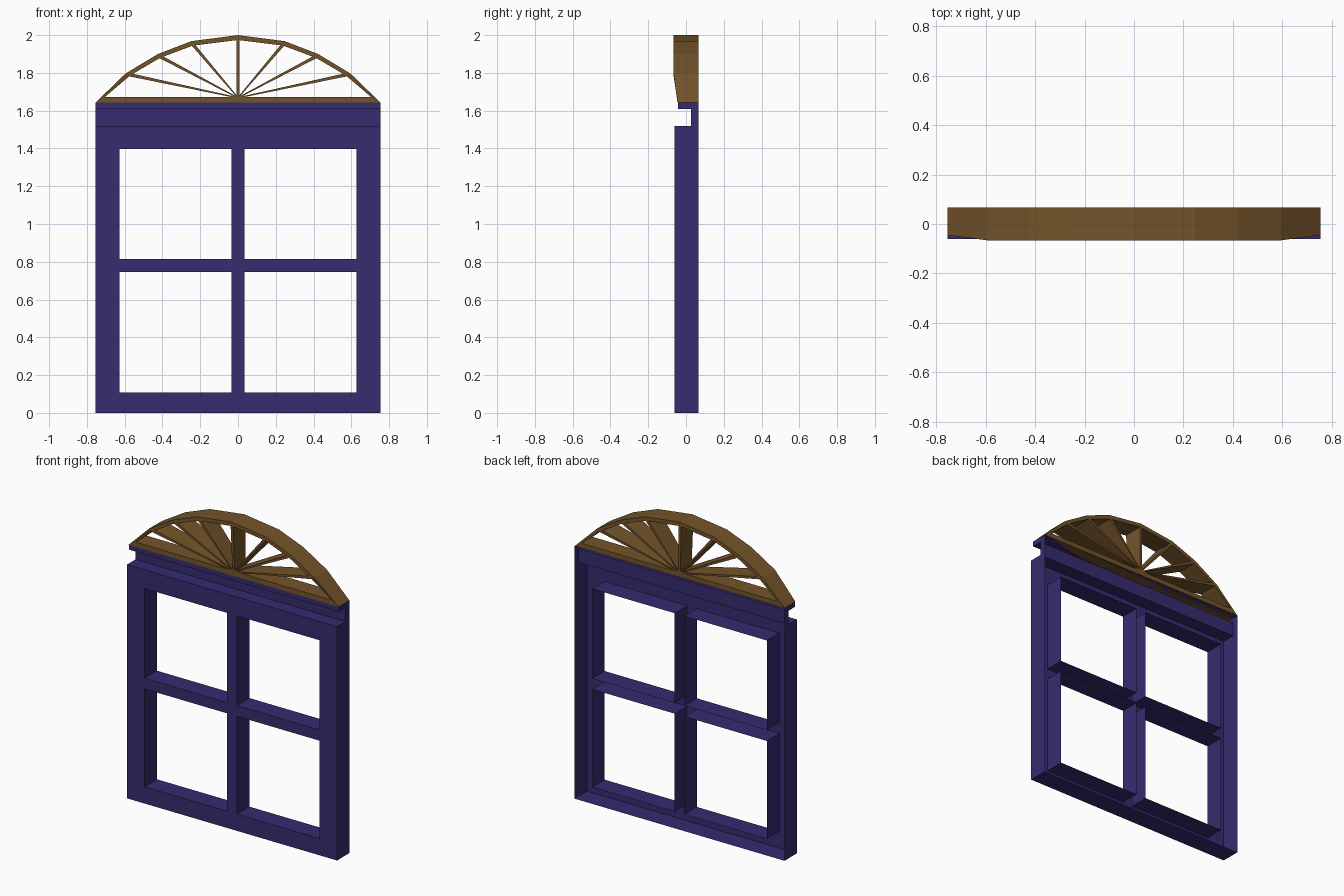
import bpy
import bmesh
from mathutils import Vector

cube = bpy.data.objects.get("Cube")
if cube:
    bpy.data.objects.remove(cube, do_unlink=True)


def make_material(name, rgb):
    mat = bpy.data.materials.new(name)
    mat.use_nodes = True
    mat.diffuse_color = (*rgb, 1)
    mat.node_tree.nodes["Principled BSDF"].inputs["Base Color"].default_value = (*rgb, 1)
    return mat


PURPLE = make_material("purple paint", (0.037, 0.025, 0.162))
BROWN = make_material("brown wood", (0.174, 0.089, 0.023))


def finish(name, bm, mat):
    bmesh.ops.remove_doubles(bm, verts=bm.verts, dist=0.0001)
    mesh = bpy.data.meshes.new(name)
    bm.to_mesh(mesh)
    bm.free()
    mesh.materials.append(mat)
    obj = bpy.data.objects.new(name, mesh)
    bpy.context.collection.objects.link(obj)
    return obj


def add_face(bm, points, facing):
    face = bm.faces.new([bm.verts.new(p) for p in points])
    face.normal_update()
    if face.normal.dot(Vector(facing)) < 0:
        face.normal_flip()


FRONT, BACK, HALF = -0.061, 0.066, 0.755
TOP = 1.642

# Window frame: an open-backed shell with a grooved cornice
bm = bmesh.new()
xs = [-HALF, -0.628, -0.035, 0.035, 0.628, HALF]
zs = [0, 0.109, 0.745, 0.815, 1.398, 1.52]
for i in range(5):
    for j in range(5):
        x0, x1, z0, z1 = xs[i], xs[i + 1], zs[j], zs[j + 1]
        if i % 2 and j % 2:
            # pane opening lined by four walls reaching to the back
            for x, d in ((x0, 1), (x1, -1)):
                add_face(bm, [(x, FRONT, z0), (x, BACK, z0), (x, BACK, z1), (x, FRONT, z1)], (d, 0, 0))
            for z, d in ((z0, 1), (z1, -1)):
                add_face(bm, [(x0, FRONT, z), (x1, FRONT, z), (x1, BACK, z), (x0, BACK, z)], (0, 0, d))
        else:
            add_face(bm, [(x0, FRONT, z0), (x1, FRONT, z0), (x1, FRONT, z1), (x0, FRONT, z1)], (0, -1, 0))

# Side walls, groove, lip and underside follow one profile (y, z)
profile = [(BACK, 0), (FRONT, 0), (FRONT, 1.52), (0.026, 1.52), (0.026, 1.61),
           (-0.043, 1.61), (-0.043, TOP), (BACK, TOP)]
for side in (-1, 1):
    add_face(bm, [(side * HALF, y, z) for y, z in profile], (side, 0, 0))
for k, ((ya, za), (yb, zb)) in enumerate(zip(profile, profile[1:])):
    if k != 1:
        add_face(bm, [(-HALF, ya, za), (HALF, ya, za), (HALF, yb, zb), (-HALF, yb, zb)],
                 (0, za - zb, yb - ya))
finish("window_frame", bm, PURPLE)


def prism(name, outline, fronts):
    """Solid from an (x, z) outline, with a front depth for each corner."""
    bm = bmesh.new()
    front = [bm.verts.new((x, y, z)) for (x, z), y in zip(outline, fronts)]
    back = [bm.verts.new((x, BACK, z)) for x, z in outline]
    bm.faces.new(front)
    bm.faces.new(back[::-1])
    for i in range(len(outline)):
        j = (i + 1) % len(outline)
        bm.faces.new((front[i], front[j], back[j], back[i]))
    bmesh.ops.recalc_face_normals(bm, faces=bm.faces)
    return finish(name, bm, BROWN)


# Arched rim: eight straight segments
half_outer = [(-HALF, TOP), (-0.595, 1.797), (-0.424, 1.9), (-0.247, 1.968)]
half_inner = [(-0.705, 1.672), (-0.57, 1.787), (-0.413, 1.879), (-0.24, 1.944)]


def mirrored(half, apex):
    return half + [(0, apex)] + [(-x, z) for x, z in reversed(half)]


outer, inner = mirrored(half_outer, 2.0), mirrored(half_inner, 1.974)
LIP, ARCH = -0.045, -0.066
depth = [LIP] + [ARCH] * 7 + [LIP]
for k in range(8):
    prism("arch_segment", [outer[k], outer[k + 1], inner[k + 1], inner[k]],
          [depth[k], depth[k + 1], depth[k + 1], depth[k]])

# Sill bar under the arch
prism("arch_sill", [(-HALF, TOP), (HALF, TOP), (0.705, 1.673), (-0.705, 1.673)], [LIP] * 4)

# Spokes fanning from the middle of the sill, wider toward the rim
hub = Vector((0, 1.668))
for k in range(1, 8):
    tip = (Vector(outer[k]) + Vector(inner[k])) / 2
    along = (tip - hub).normalized()
    across = Vector((-along.y, along.x))
    wide, narrow = 0.009, 0.008 if k == 4 else 0.003
    prism("arch_spoke", [hub + across * narrow, tip + across * wide,
                         tip - across * wide, hub - across * narrow],
          [LIP, ARCH + 0.002, ARCH + 0.002, LIP])
